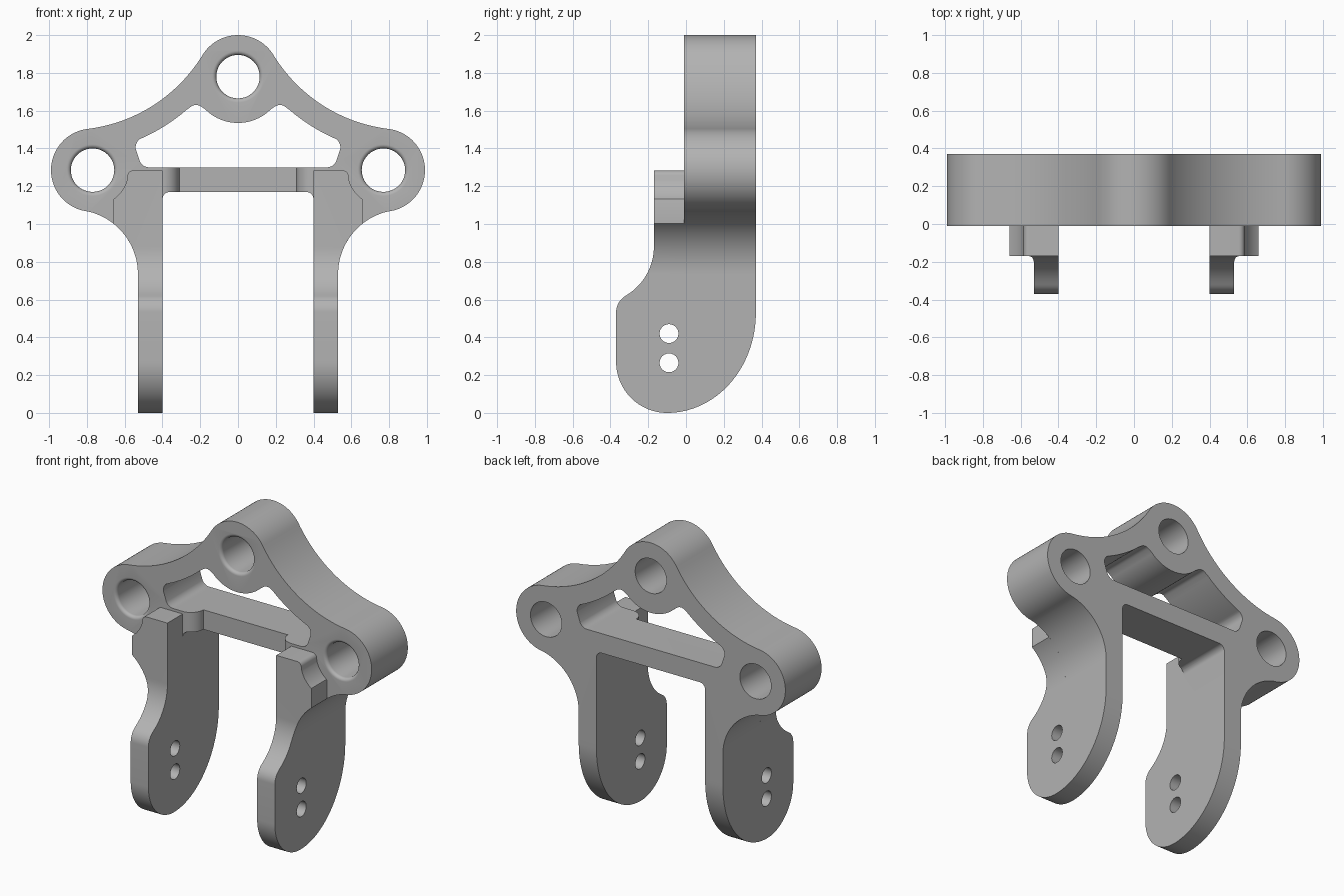
import bpy, bmesh
from math import sin, cos, radians, pi, hypot, atan2, degrees, sqrt
from mathutils import Vector

if "Cube" in bpy.data.objects:
    bpy.data.objects.remove(bpy.data.objects["Cube"])

GREY = (0.45, 0.45, 0.45, 1)
metal = bpy.data.materials.new("grey metal")
metal.use_nodes = True
metal.diffuse_color = GREY
metal.node_tree.nodes["Principled BSDF"].inputs["Base Color"].default_value = GREY


def arc(c, r, a0, a1, n=16):
    """Points on a circle, from angle a0 to a1 in degrees."""
    angles = [radians(a0 + (a1 - a0) * i / n) for i in range(n + 1)]
    return [(c[0] + r * cos(a), c[1] + r * sin(a)) for a in angles]


def mirrored(half):
    """Close a half outline running from the centre line round +x."""
    return half + [(-x, z) for x, z in reversed(half) if abs(x) > 1e-5]


def finish(bm, name):
    bmesh.ops.recalc_face_normals(bm, faces=bm.faces[:])
    mesh = bpy.data.meshes.new(name)
    bm.to_mesh(mesh)
    bm.free()
    mesh.materials.append(metal)
    obj = bpy.data.objects.new(name, mesh)
    bpy.context.collection.objects.link(obj)
    return obj


def prism(name, loops, place, near, far):
    """Fill outlines (with holes) and extrude them from near to far."""
    bm = bmesh.new()
    for loop in loops:
        verts = [bm.verts.new(place(u, v, near)) for u, v in loop]
        for a, b in zip(verts, verts[1:] + verts[:1]):
            bm.edges.new((a, b))
    bmesh.ops.triangle_fill(bm, use_beauty=True, edges=bm.edges[:])
    new = bmesh.ops.extrude_face_region(bm, geom=bm.faces[:])["geom"]
    step = Vector(place(0, 0, far)) - Vector(place(0, 0, near))
    bmesh.ops.translate(bm, vec=step,
                        verts=[g for g in new if isinstance(g, bmesh.types.BMVert)])
    return finish(bm, name)


def hole_cutter(c):
    """Round bore with a flared, rounded mouth at the front."""
    rim = [(BORE + FLARE * (1 - sin(t)), FRONT + FLARE * (1 - cos(t)))
           for t in (i * pi / 12 for i in range(7))]
    profile = [(0, -0.1), (BORE + FLARE, -0.1)] + rim + [(BORE, 0.5), (0, 0.5)]
    bm = bmesh.new()
    verts = [bm.verts.new((c[0] + r, y, c[1])) for r, y in profile]
    edges = [bm.edges.new(pair) for pair in zip(verts, verts[1:])]
    bmesh.ops.spin(bm, geom=verts + edges, cent=(c[0], 0, c[1]), axis=(0, 1, 0),
                   angle=2 * pi, steps=48, use_duplicate=False)
    bmesh.ops.remove_doubles(bm, verts=bm.verts[:], dist=1e-5)
    return finish(bm, "bore_cutter")


def boolean(obj, cutter, operation):
    mod = obj.modifiers.new("cut", 'BOOLEAN')
    mod.operation, mod.solver, mod.object = operation, 'EXACT', cutter
    cutter.hide_render = True
    bpy.context.view_layer.objects.active = obj
    bpy.ops.object.modifier_apply(modifier=mod.name)


def front_view(u, v, w): return (u, w, v)
def side_view(u, v, w): return (w, u, v)
def top_view(u, v, w): return (u, v, w)


def heading(a, b):
    return degrees(atan2(b[1] - a[1], b[0] - a[0]))


# Key centres and sizes
FRONT, BACK = -0.01, 0.37
LOBE, BORE, FLARE = 0.22, 0.115, 0.022
TOP, SIDE, FLANK = (0, 1.78), (0.77, 1.285), (0.87, 0.735)
IN, OUT = 0.40, 0.53
SWEEP, FLANK_R = 0.83, 0.34

# Centre of the large hollow arc that touches the top and side lobes
gap = hypot(SIDE[0], TOP[1] - SIDE[1])
rise = sqrt((SWEEP + LOBE) ** 2 - (gap / 2) ** 2)
HOLLOW = (SIDE[0] / 2 + rise * (TOP[1] - SIDE[1]) / gap,
          (TOP[1] + SIDE[1]) / 2 + rise * SIDE[0] / gap)

# Frame outline with legs
to_top, to_side = heading(TOP, HOLLOW), heading(SIDE, HOLLOW)
to_flank = heading(SIDE, FLANK)
outline = (arc(TOP, LOBE, 90, to_top)
           + arc(HOLLOW, SWEEP, to_top + 180, to_side + 180, 32)[1:]
           + arc(SIDE, LOBE, to_side, to_flank, 36)[1:]
           + arc(FLANK, FLANK_R, to_flank + 180, 180, 24)[1:]
           + [(OUT, -0.1), (IN, -0.1)]
           + arc((0.36, 1.13), 0.04, 0, 90, 8))

# Window under the top lobe
window = (arc(TOP, 0.245, -90, -45)
          + arc((0.222, 1.585), 0.045, 125, 50, 8)
          + arc(HOLLOW, 0.955, -131, -114, 14)
          + arc((0.487, 1.405), 0.055, 55, -10, 8)
          + arc((0.47, 1.355), 0.055, -25, -90, 8))

frame = prism("frame", [mirrored(outline), mirrored(window)], front_view, FRONT, 0.45)

# Front halves of the legs, with the stepped pad at the top
pad = ([(IN, -0.1), (IN, 1.283)]
       + arc((0.555, 1.253), 0.03, 90, 10, 6)
       + arc(SIDE, 0.19, 196, 234, 14)
       + [(0.66, 1.125)]
       + arc(FLANK, FLANK_R, 128.1, 180, 18)
       + [(OUT, -0.1)])
legs = [prism(name, [pad], lambda u, v, w, s=s: (s * u, w, v), -0.45, FRONT)
        for name, s in (("left_leg_front", 1), ("right_leg_front", -1))]

# Side silhouette, with two pin holes, trims everything
ellipse = [(-0.1 + 0.47 * x, 0.53 + 0.53 * z) for x, z in arc((0, 0), 1, 0, -90, 32)]
silhouette = ([(-0.17, 2.2), (BACK, 2.2)] + ellipse
              + arc((-0.1, 0.27), 0.27, -90, -180, 24)[1:]
              + arc((-0.27, 0.533), 0.1, 180, 120, 10)
              + arc((-0.47, 0.88), 0.3, -60, 0, 18)[1:])
pins = [arc((-0.09, z), 0.05, 0, 345, 23) for z in (0.265, 0.42)]
trim = prism("side_trim", [silhouette] + pins, side_view, -1.2, 1.2)
for part in [frame] + legs:
    boolean(part, trim, 'INTERSECT')

# Recess in front of the cross bar, with rounded shoulders
recess_half = [(0, -0.05), (IN, -0.05)] + arc((IN, 0.08), 0.09, 270, 180, 12)
recess = prism("recess_cutter", [mirrored(recess_half)], top_view, 1.1, 1.34)
cutters = [recess] + [hole_cutter(c) for c in (TOP, SIDE, (-SIDE[0], SIDE[1]))]
for cutter in cutters:
    boolean(frame, cutter, 'DIFFERENCE')

for helper in cutters + [trim]:
    bpy.data.objects.remove(helper)

# Smooth the curved walls, keep the edges crisp
bpy.ops.object.select_all(action='DESELECT')
for part in [frame] + legs:
    part.select_set(True)
bpy.context.view_layer.objects.active = frame
bpy.ops.object.shade_smooth_by_angle(angle=radians(30))
